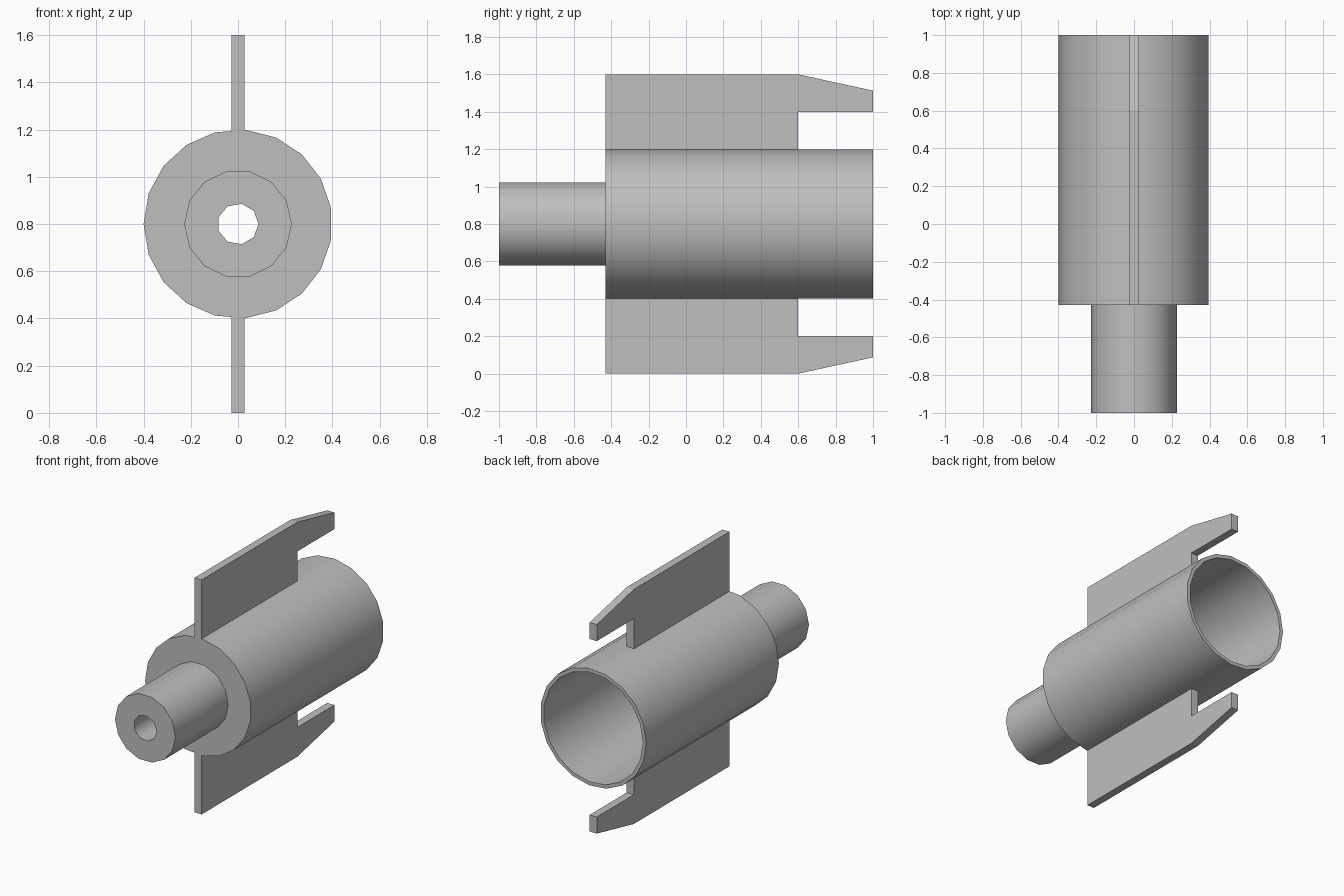
import bpy, bmesh
from math import pi, cos, sin, radians

cube = bpy.data.objects.get("Cube")
if cube:
    bpy.data.objects.remove(cube)

AXIS_Z = 0.8
BODY_FRONT = -0.43

# Single plain grey
grey = bpy.data.materials.new("plain grey")
grey.use_nodes = True
COLOUR = (0.52, 0.52, 0.52, 1)
grey.diffuse_color = COLOUR
bsdf = grey.node_tree.nodes["Principled BSDF"]
bsdf.inputs["Base Color"].default_value = COLOUR
bsdf.inputs["Roughness"].default_value = 0.6


def finish(bm, name, smooth=False):
    bmesh.ops.recalc_face_normals(bm, faces=bm.faces[:])
    mesh = bpy.data.meshes.new(name)
    bm.to_mesh(mesh)
    bm.free()
    mesh.materials.append(grey)
    obj = bpy.data.objects.new(name, mesh)
    bpy.context.collection.objects.link(obj)
    if smooth:
        bpy.ops.object.select_all(action='DESELECT')
        obj.select_set(True)
        bpy.context.view_layer.objects.active = obj
        bpy.ops.object.shade_smooth_by_angle(angle=radians(45))
    return obj


def hollow_shell(name, rings):
    """Closed shell along y; each ring is (sides, start angle, radius, y)."""
    bm = bmesh.new()
    loops = []
    for sides, start, radius, y in rings:
        angles = [start + 2 * pi * i / sides for i in range(sides)]
        verts = [bm.verts.new((radius * cos(a), y, AXIS_Z + radius * sin(a))) for a in angles]
        edges = [bm.edges.new((v, verts[(i + 1) % sides])) for i, v in enumerate(verts)]
        loops.append((verts, edges))
    for k, (va, ea) in enumerate(loops):
        vb, eb = loops[(k + 1) % len(loops)]
        n = len(va)
        if n == len(vb):
            for i in range(n):
                j = (i + 1) % n
                bm.faces.new((va[i], va[j], vb[j], vb[i]))
        else:
            # Flat wall between rings with different side counts
            bmesh.ops.triangle_fill(bm, edges=ea + eb, use_beauty=True)
    return finish(bm, name, smooth=True)


# Barrel with narrow neck, through hole and wide rear bore
hollow_shell("barrel_and_neck", [
    (9, 0, 0.087, -1.0),
    (14, 0, 0.228, -1.0),
    (14, 0, 0.228, BODY_FRONT),
    (19, pi, 0.4, BODY_FRONT),
    (19, pi, 0.4, 1.0),
    (19, pi, 0.375, 1.0),
    (19, pi, 0.375, BODY_FRONT + 0.03),
    (9, 0, 0.087, BODY_FRONT + 0.03),
])


# Flat fins with an overhanging rear prong, heights measured from the axis
FIN = [(BODY_FRONT, 0.39), (BODY_FRONT, 0.8), (0.6, 0.8), (1.0, 0.713),
       (1.0, 0.6), (0.6, 0.6), (0.6, 0.39)]


def fin(name, side):
    bm = bmesh.new()
    half = 0.027
    face = bm.faces.new([bm.verts.new((-half, y, AXIS_Z + side * h)) for y, h in FIN])
    out = bmesh.ops.extrude_face_region(bm, geom=[face])
    moved = [v for v in out["geom"] if isinstance(v, bmesh.types.BMVert)]
    bmesh.ops.translate(bm, verts=moved, vec=(2 * half, 0, 0))
    # The extrusion drops or keeps the starting face depending on winding
    holes = [e for e in bm.edges if e.is_boundary]
    if holes:
        bmesh.ops.holes_fill(bm, edges=holes)
    return finish(bm, name)


fin("top_fin", 1)
fin("bottom_fin", -1)
